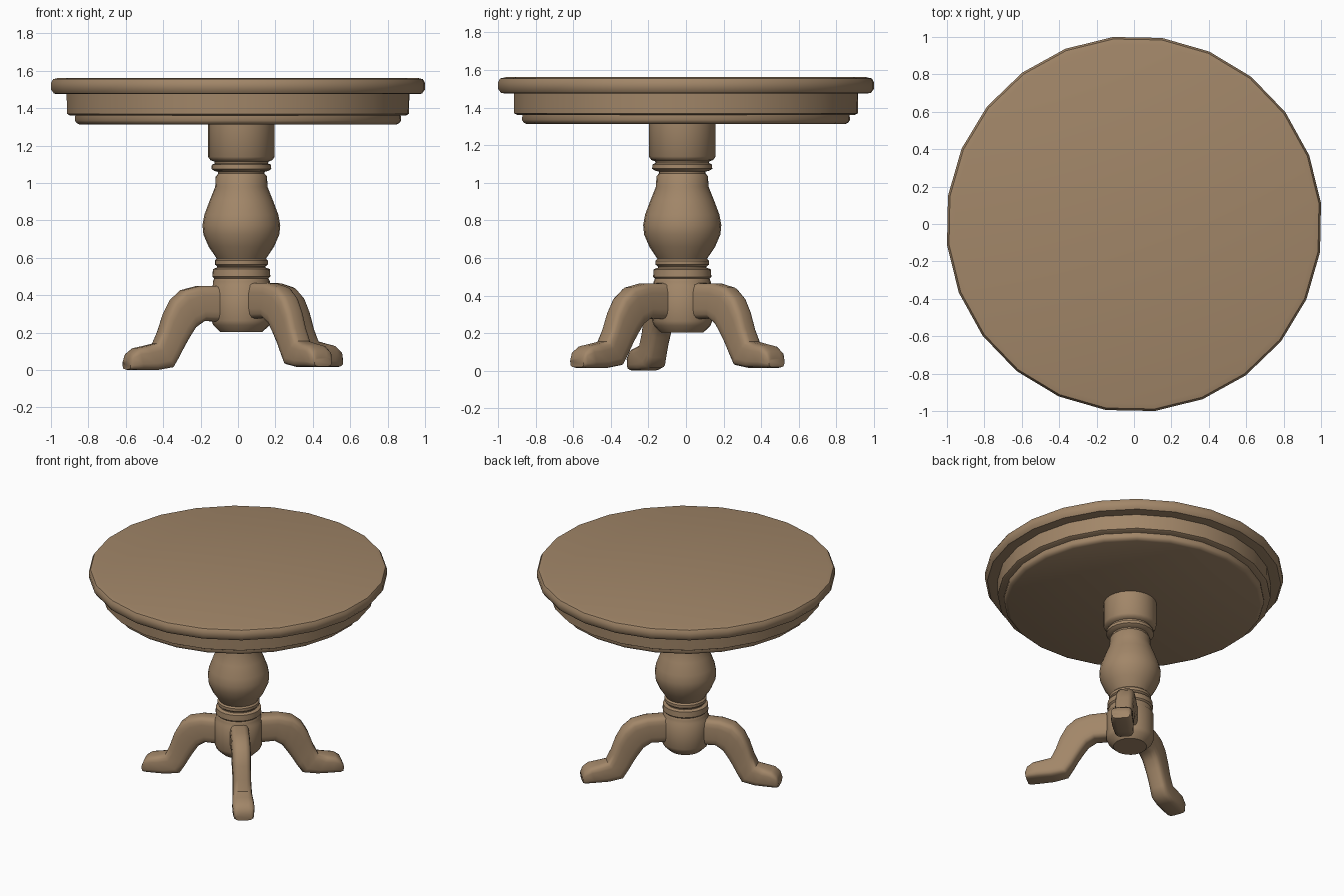
import bpy, bmesh, math
from mathutils import Vector

if "Cube" in bpy.data.objects:
    bpy.data.objects.remove(bpy.data.objects["Cube"])

wood = bpy.data.materials.new("brown wood")
wood.diffuse_color = (0.36, 0.24, 0.14, 1)
wood.use_nodes = True
wood.node_tree.nodes["Principled BSDF"].inputs["Base Color"].default_value = wood.diffuse_color


def finish(name, rings, angle=40):
    """Skin a list of equal-length point rings, cap both ends, shade smooth."""
    bm = bmesh.new()
    loops = [[bm.verts.new(p) for p in ring] for ring in rings]
    n = len(loops[0])
    for a, b in zip(loops, loops[1:]):
        for i in range(n):
            j = (i + 1) % n
            bm.faces.new((a[i], a[j], b[j], b[i]))
    bm.faces.new(loops[0])
    bm.faces.new(loops[-1])
    bmesh.ops.recalc_face_normals(bm, faces=bm.faces)
    mesh = bpy.data.meshes.new(name)
    bm.to_mesh(mesh)
    bm.free()
    mesh.materials.append(wood)
    ob = bpy.data.objects.new(name, mesh)
    bpy.context.collection.objects.link(ob)
    bpy.ops.object.select_all(action='DESELECT')
    ob.select_set(True)
    bpy.context.view_layer.objects.active = ob
    bpy.ops.object.shade_smooth_by_angle(angle=math.radians(angle))
    return ob


def turned(name, profile, sides, center=(0, 0), offset=0.0):
    """Lathe a (radius, height) profile."""
    rings = []
    for r, z in profile:
        angles = [math.radians(offset) + math.tau * i / sides for i in range(sides)]
        rings.append([(center[0] + r * math.cos(a), center[1] + r * math.sin(a), z)
                      for a in angles])
    return finish(name, rings)


# Round top with softened rim, and the stepped apron beneath it
turned("table_top", [(0.965, 1.475), (0.99, 1.478), (1.006, 1.50), (1.006, 1.535),
                     (0.995, 1.555), (0.965, 1.562)], 24, offset=6.4)
turned("apron", [(0.922, 1.475), (0.92, 1.37), (0.905, 1.362)], 24, offset=6.4)
turned("apron_lower_rim", [(0.875, 1.365), (0.878, 1.335), (0.868, 1.32),
                           (0.85, 1.312)], 24, offset=6.4)

# Turned pedestal column
CENTER = (0.018, -0.02)
turned("pedestal", [
    (0.178, 1.32), (0.178, 1.14), (0.165, 1.122), (0.145, 1.115), (0.142, 1.105),
    (0.158, 1.098), (0.160, 1.075), (0.145, 1.065), (0.125, 1.06), (0.124, 1.05),
    (0.137, 1.035), (0.140, 0.98), (0.168, 0.91), (0.198, 0.83), (0.208, 0.775),
    (0.203, 0.725), (0.175, 0.66), (0.138, 0.605), (0.132, 0.595), (0.142, 0.585),
    (0.142, 0.565), (0.130, 0.555), (0.130, 0.548), (0.152, 0.54), (0.155, 0.50),
    (0.145, 0.49), (0.152, 0.475), (0.152, 0.455), (0.160, 0.445), (0.160, 0.265),
    (0.150, 0.24), (0.112, 0.203)], 24, CENTER)

# Leg stations: top (distance, height), bottom (distance, height), half width
STATIONS = [
    ((0.125, 0.452), (0.125, 0.258), 0.065),
    ((0.250, 0.450), (0.220, 0.262), 0.065),
    ((0.340, 0.428), (0.270, 0.228), 0.065),
    ((0.400, 0.375), (0.305, 0.175), 0.064),
    ((0.440, 0.300), (0.335, 0.125), 0.062),
    ((0.470, 0.210), (0.365, 0.070), 0.062),
    ((0.500, 0.142), (0.400, 0.015), 0.066),
    ((0.560, 0.128), (0.490, 0.000), 0.072),
    ((0.610, 0.118), (0.580, 0.000), 0.074),
    ((0.645, 0.090), (0.640, 0.000), 0.070),
    ((0.660, 0.050), (0.656, 0.004), 0.058),
]


def leg(name, degrees, scale, lift):
    """Sweep a rounded box section down the curved leg to its foot."""
    a = math.radians(degrees)
    out = Vector((math.cos(a), math.sin(a), 0))
    side = Vector((-math.sin(a), math.cos(a), 0))
    base = Vector((CENTER[0], CENTER[1], lift))
    rings = []
    for top, bottom, half in STATIONS:
        t = base + out * top[0] * scale + Vector((0, 0, top[1]))
        b = base + out * bottom[0] * scale + Vector((0, 0, bottom[1]))
        ring = []
        for i in range(16):
            u = math.tau * (i + 0.5) / 16
            c, s = math.cos(u), math.sin(u)
            c = math.copysign(abs(c) ** 0.5, c)
            s = math.copysign(abs(s) ** 0.5, s)
            ring.append((t + b) / 2 + (t - b) / 2 * s + side * half * c)
        rings.append(ring)
    finish(name, rings, 50)


# Three splayed legs
leg("left_leg", 201, 1.0, 0.0)
leg("front_right_leg", -52, 1.08, 0.015)
leg("back_right_leg", 45, 1.08, 0.015)
